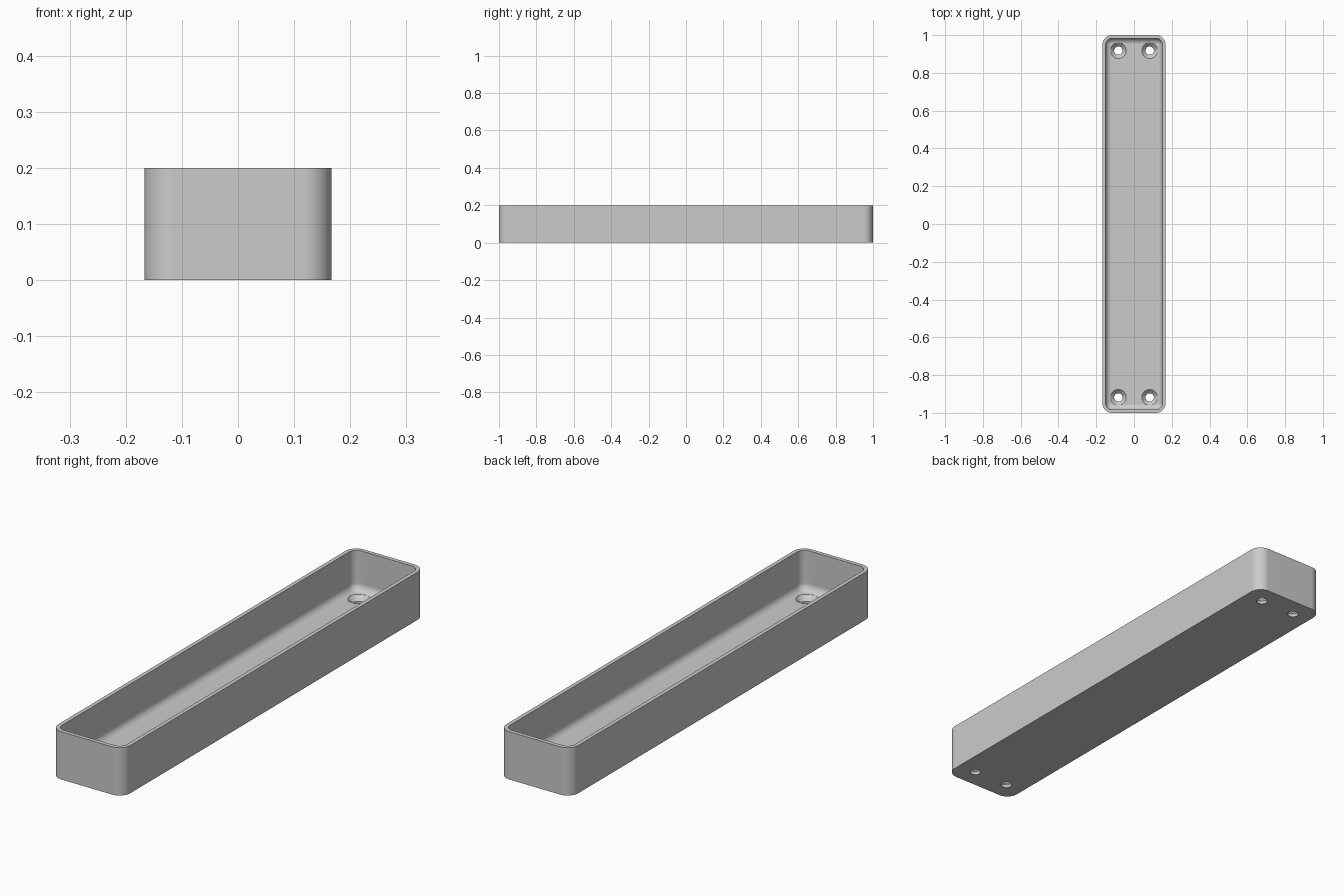
import bpy
import bmesh
from math import cos, sin, pi

cube = bpy.data.objects.get("Cube")
if cube:
    bpy.data.objects.remove(cube, do_unlink=True)

HALF_X, HALF_Y, HEIGHT = 1 / 6, 1.0, 0.2
CORNER, WALL, FLOOR, FILLET = 0.05, 0.0167, 0.033, 0.03

grey = bpy.data.materials.new("plain grey")
grey.use_nodes = True
colour = (0.6, 0.6, 0.6, 1)
grey.diffuse_color = colour
grey.node_tree.nodes["Principled BSDF"].inputs["Base Color"].default_value = colour


def rounded_ring(bm, inset, z, steps=10):
    """Ring of vertices round a rounded rectangle, inset from the outside."""
    r = CORNER - inset
    ring = []
    for quarter, (sx, sy) in enumerate([(1, 1), (-1, 1), (-1, -1), (1, -1)]):
        for i in range(steps + 1):
            a = (quarter + i / steps) * pi / 2
            ring.append(bm.verts.new((sx * (HALF_X - CORNER) + r * cos(a),
                                      sy * (HALF_Y - CORNER) + r * sin(a), z)))
    return ring


def circle_ring(bm, x, y, r, z, steps=40):
    return [bm.verts.new((x + r * cos(2 * pi * i / steps),
                          y + r * sin(2 * pi * i / steps), z)) for i in range(steps)]


def skin(bm, rings):
    """Join consecutive rings with quads and cap both ends."""
    for low, high in zip(rings, rings[1:]):
        n = len(low)
        for i in range(n):
            j = (i + 1) % n
            bm.faces.new((low[i], low[j], high[j], high[i]))
    bm.faces.new(rings[0][::-1])
    bm.faces.new(rings[-1])


def finish(bm, name):
    bmesh.ops.recalc_face_normals(bm, faces=bm.faces)
    mesh = bpy.data.meshes.new(name)
    bm.to_mesh(mesh)
    bm.free()
    mesh.materials.append(grey)
    obj = bpy.data.objects.new(name, mesh)
    bpy.context.collection.objects.link(obj)
    return obj


# Tray: outer wall, flat rim, inner wall, then a fillet down to the floor
bm = bmesh.new()
rings = [rounded_ring(bm, 0, 0), rounded_ring(bm, 0, HEIGHT),
         rounded_ring(bm, WALL, HEIGHT)]
for i in range(9):
    a = i / 8 * pi / 2
    rings.append(rounded_ring(bm, WALL + FILLET * (1 - cos(a)),
                              FLOOR + FILLET * (1 - sin(a))))
skin(bm, rings)
tray = finish(bm, "tray")

# Countersunk screw holes near the four corners
profile = [(0.022, -0.05), (0.022, 0.013), (0.042, FLOOR), (0.042, 0.08)]
bm = bmesh.new()
for x in (-0.083, 0.083):
    for y in (-0.918, 0.918):
        skin(bm, [circle_ring(bm, x, y, r, z) for r, z in profile])
cutter = finish(bm, "screw_hole_cutter")
cutter.hide_render = True

cut = tray.modifiers.new("screw holes", 'BOOLEAN')
cut.operation = 'DIFFERENCE'
cut.solver = 'EXACT'
cut.object = cutter
bpy.ops.object.select_all(action='DESELECT')
tray.select_set(True)
bpy.context.view_layer.objects.active = tray
bpy.ops.object.modifier_apply(modifier=cut.name)
bpy.data.objects.remove(cutter, do_unlink=True)

# Smooth curves with crisp edges and flat broad faces
bpy.ops.object.shade_smooth_by_angle(angle=pi / 6)
weighted = tray.modifiers.new("flat broad faces", 'WEIGHTED_NORMAL')
weighted.keep_sharp = True
